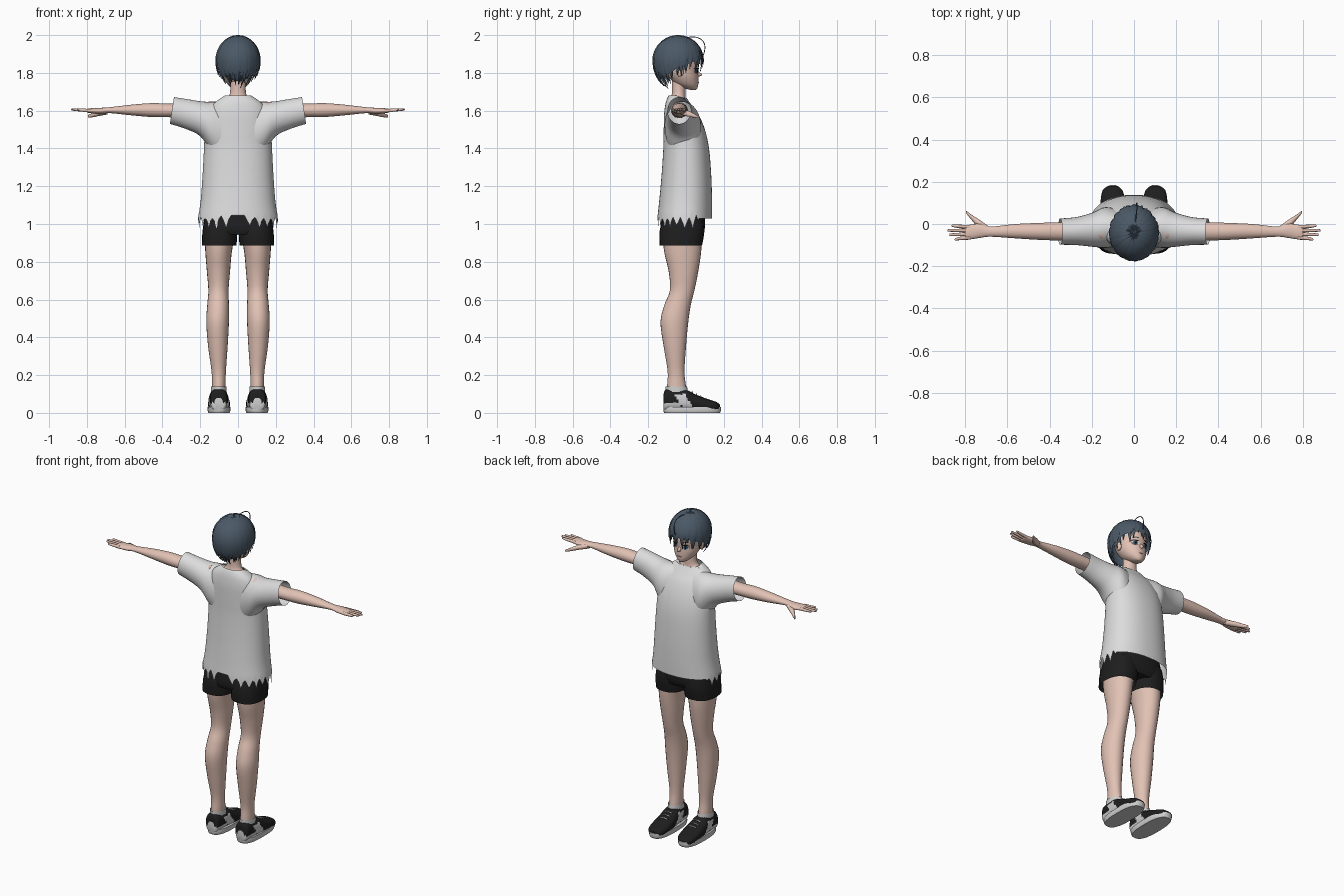
import bpy, bmesh, math, random
from mathutils import Vector

random.seed(4)
cube = bpy.data.objects.get("Cube")
if cube:
    bpy.data.objects.remove(cube)


def material(name, r, g, b):
    m = bpy.data.materials.new(name)
    m.use_nodes = True
    m.diffuse_color = (r, g, b, 1)
    bsdf = m.node_tree.nodes["Principled BSDF"]
    bsdf.inputs["Base Color"].default_value = (r, g, b, 1)
    bsdf.inputs["Roughness"].default_value = 0.8
    return m


SKIN = material("skin", .76, .54, .46)
HAIR = material("slate hair", .07, .1, .135)
SHIRT = material("shirt white", .72, .72, .72)
BLACK = material("black cloth", .013, .013, .013)
WHITE = material("shoe white", .62, .62, .62)
IRIS = material("eye blue", .05, .12, .22)
LIP = material("lip", .55, .28, .25)


def finish(name, bm, mats, mirror=False):
    bmesh.ops.recalc_face_normals(bm, faces=bm.faces)
    mesh = bpy.data.meshes.new(name)
    bm.to_mesh(mesh)
    bm.free()
    for m in mats:
        mesh.materials.append(m)
    ob = bpy.data.objects.new(name, mesh)
    bpy.context.collection.objects.link(ob)
    if mirror:
        ob.modifiers.new("Mirror", 'MIRROR')
    return ob


def spline(rings, steps):
    """Smoothly interpolated cross-sections."""
    out = []
    for i in range(len(rings) - 1):
        a, b, c, d = (rings[max(i - 1, 0)], rings[i], rings[i + 1],
                      rings[min(i + 2, len(rings) - 1)])
        for s in range(steps):
            t = s / steps
            out.append([q + .5 * t * (r - p + t * (2 * p - 5 * q + 4 * r - w
                        + t * (3 * (q - r) + w - p))) for p, q, r, w in zip(a, b, c, d)])
    return out + [list(rings[-1])]


def loft(name, axis, rings, mats, n=24, steps=4, power=1, cap=True,
         mirror=False, tweak=None, rule=None):
    """Rings are (position, low u, high u, low v, high v) along an axis."""
    bm = bmesh.new()
    grid = []
    rows = spline(rings, steps)
    for k, (t, u0, u1, v0, v1) in enumerate(rows):
        row = []
        for i in range(n):
            a = math.tau * i / n
            c, s = math.cos(a), math.sin(a)
            u = (u0 + u1) / 2 + (u1 - u0) / 2 * math.copysign(abs(c) ** power, c)
            v = (v0 + v1) / 2 + (v1 - v0) / 2 * math.copysign(abs(s) ** power, s)
            co = Vector({'x': (t, u, v), 'y': (u, t, v), 'z': (u, v, t)}[axis])
            if tweak:
                tweak(co, i, k, len(rows) - 1)
            row.append(bm.verts.new(co))
        grid.append(row)
    for lo, hi in zip(grid, grid[1:]):
        for i in range(n):
            j = (i + 1) % n
            bm.faces.new((lo[i], lo[j], hi[j], hi[i]))
    if cap:
        bm.faces.new(grid[0])
        bm.faces.new(grid[-1])
    if rule:
        for f in bm.faces:
            f.material_index = rule(f.calc_center_median())
    return finish(name, bm, mats, mirror)


# Legs and arms
loft("legs", 'z', [(.95, .015, .178, -.125, .085), (.85, .033, .173, -.115, .08),
     (.75, .042, .165, -.092, .065), (.65, .05, .157, -.085, .045),
     (.57, .048, .163, -.115, .025), (.48, .048, .168, -.135, .012),
     (.35, .055, .158, -.118, 0), (.22, .064, .14, -.097, -.008),
     (.14, .066, .138, -.1, 0), (.06, .066, .138, -.1, .01)], [SKIN], mirror=True)
loft("arms", 'x', [(.15, -.08, .01, 1.56, 1.645), (.35, -.078, .008, 1.565, 1.637),
     (.45, -.075, .005, 1.566, 1.64), (.56, -.068, 0, 1.575, 1.632),
     (.68, -.06, -.012, 1.587, 1.618), (.73, -.066, .002, 1.582, 1.615),
     (.79, -.074, -.006, 1.588, 1.612), (.8, -.066, -.014, 1.594, 1.608)],
     [SKIN], mirror=True)

# Fingers and thumb
for name, y, tip, length in (("index", -.014, -.008, .865), ("middle", -.031, -.03, .883),
                             ("ring", -.048, -.051, .875), ("little", -.065, -.073, .85)):
    loft(name + "_fingers", 'x', [(.775, y - .009, y + .009, 1.59, 1.61),
         (.83, (y + tip) / 2 - .008, (y + tip) / 2 + .008, 1.595, 1.611),
         (length - .006, tip - .006, tip + .006, 1.6, 1.611),
         (length, tip - .002, tip + .002, 1.604, 1.608)], [SKIN], n=10, mirror=True)
loft("thumbs", 'x', [(.69, -.04, -.01, 1.58, 1.61), (.735, -.02, .022, 1.572, 1.602),
     (.77, .02, .044, 1.565, 1.588), (.795, .05, .063, 1.563, 1.576)],
     [SKIN], n=12, mirror=True)

# Shorts
loft("shorts_hips", 'z', [(1.15, -.15, .15, -.11, .09), (1.05, -.172, .172, -.125, .1),
     (.98, -.183, .183, -.135, .1), (.945, -.18, .18, -.128, .085)], [BLACK], n=32, power=.8)
loft("shorts_legs", 'z', [(1.03, .003, .178, -.12, .09), (.96, .003, .188, -.14, .097),
     (.885, .008, .192, -.14, .085)], [BLACK], cap=False, power=.85, mirror=True)


# Shirt with a torn hem at the back and a torn neckline at the front
def tear(co, i, k, last):
    if k == 0:
        if abs(co.x) < .036 and co.y < 0:
            co.z = 1.05
        elif co.y < .07:
            co.z += (-.045, -.012, .008, -.012)[i % 4] + random.uniform(-.012, .008)
    elif k > last - 3:
        front = max(0, (co.y + .045) * 14)
        co.z -= .022 * min(front, 1)
        if k == last and front and i % 4 < 2:
            co.z -= .028
            co.y += .022


loft("shirt_body", 'z', [(1.03, -.212, .212, -.152, .138), (1.12, -.198, .198, -.142, .138),
     (1.25, -.188, .188, -.13, .134), (1.4, -.18, .18, -.12, .122),
     (1.5, -.175, .175, -.118, .1), (1.58, -.162, .162, -.116, .066),
     (1.63, -.135, .135, -.11, .03), (1.66, -.1, .1, -.102, .008),
     (1.68, -.07, .07, -.092, -.003)], [SHIRT], n=96, cap=False, power=.9, tweak=tear)


def slant(co, i, k, last):
    co.x += (1.6 - co.z) * .15 * k / last


loft("sleeves", 'x', [(.04, -.1, .06, 1.28, 1.65), (.13, -.113, .08, 1.38, 1.648),
     (.19, -.108, .055, 1.465, 1.648), (.27, -.1, .033, 1.505, 1.66),
     (.35, -.098, .026, 1.53, 1.672)], [SHIRT], n=32, cap=False, mirror=True, tweak=slant)

# Neck with upper chest, head, ears and nose
loft("neck", 'z', [(1.56, -.14, .14, -.1, .07), (1.62, -.115, .115, -.095, .03),
     (1.655, -.07, .07, -.085, .002), (1.69, -.043, .043, -.075, -.002),
     (1.78, -.042, .042, -.075, .0)], [SKIN])
loft("head", 'z', [(1.71, -.013, .013, .025, .052), (1.718, -.03, .03, -.01, .06),
     (1.74, -.055, .055, -.055, .065), (1.775, -.075, .075, -.09, .066),
     (1.81, -.083, .083, -.115, .065), (1.86, -.088, .088, -.13, .068),
     (1.92, -.075, .075, -.11, .05), (1.96, -.03, .03, -.06, .0)], [SKIN], n=32)
loft("ears", 'x', [(.07, -.045, -.015, 1.79, 1.82), (.088, -.052, -.012, 1.78, 1.835),
     (.095, -.045, -.02, 1.79, 1.83)], [SKIN], n=14, mirror=True)
loft("nose", 'y', [(.055, -.012, .012, 1.775, 1.82), (.075, -.007, .007, 1.783, 1.8),
     (.085, -.002, .002, 1.788, 1.793)], [SKIN], n=12)


# Eyes, brows and mouth as thin plates bent over the face
def on_face(co, i, k, last):
    co.y += -.025 + .091 * math.sqrt(1 - (co.x / .083) ** 2)


def plate(name, x0, x1, z0, z1, lift, mat, mirror=True):
    loft(name, 'y', [(lift - .005, x0, x1, z0, z1), (lift, x0, x1, z0, z1)],
         [mat], n=20, steps=1, mirror=mirror, tweak=on_face)


plate("eye_whites", .018, .054, 1.798, 1.824, .002, WHITE)
plate("irises", .026, .046, 1.798, 1.824, .0035, IRIS)
plate("pupils", .032, .04, 1.804, 1.818, .0045, BLACK)
plate("lashes", .016, .057, 1.821, 1.827, .005, BLACK)
plate("brows", .02, .055, 1.842, 1.847, .005, HAIR)
plate("mouth", -.014, .014, 1.747, 1.752, .003, LIP, False)


# Hair: a cap covered by tapering ridged locks
def scalp(a, t, grow):
    drop = .13 if t < math.pi / 2 else .162
    return Vector((.116 * grow * math.sin(t) * math.cos(a),
                   -.042 + .132 * grow * math.sin(t) * math.sin(a),
                   1.866 + drop * grow * math.cos(t)))


def hair_end(a):
    s = math.sin(a)
    return 2.1 - .32 * s if s > 0 else 2.1 - .5 * s


bm = bmesh.new()
rows = [[bm.verts.new(scalp(a, .02 + (hair_end(a) - .3) * k / 14, .97))
         for a in (math.tau * i / 40 for i in range(40))] for k in range(15)]
bm.faces.new(rows[0])
for lo, hi in zip(rows, rows[1:]):
    for i in range(40):
        bm.faces.new((lo[i - 1], lo[i], hi[i], hi[i - 1]))
finish("hair_cap", bm, [HAIR])

bm = bmesh.new()
for layer in range(3):
    count = 22
    for c in range(count):
        a = math.tau * (c + layer / 3 + random.uniform(-.3, .3)) / count
        end = hair_end(a) - .12 * layer + random.uniform(-.12, .12)
        lean = random.uniform(-.15, .15)
        grow = .985 + .012 * layer
        previous = None
        for k in range(11):
            u = k / 10
            half = .2 * (1 - u ** 3) + .004
            mid = a + lean * u * u
            t = .04 + end * u
            row = [bm.verts.new(scalp(mid + d * half, t, grow + (0 if d else .025)))
                   for d in (-1, 0, 1)]
            if previous:
                for j in (0, 1):
                    bm.faces.new((previous[j], previous[j + 1], row[j + 1], row[j]))
            previous = row
finish("hair_locks", bm, [HAIR])

# Loose curl of hair above the forehead
curve = bpy.data.curves.new("stray_curl", 'CURVE')
curve.dimensions = '3D'
curve.bevel_depth = .0025
curve.bevel_resolution = 1
path = curve.splines.new('NURBS')
points = [(0, -.03, 1.98), (.01, .03, 1.995), (.015, .085, 1.99),
          (.015, .11, 1.94), (.01, .09, 1.89)]
path.points.add(len(points) - 1)
for p, co in zip(path.points, points):
    p.co = (*co, 1)
path.use_endpoint_u = True
curve.materials.append(HAIR)
bpy.context.collection.objects.link(bpy.data.objects.new("stray_curl", curve))


# Shoes: soles, uppers with pale side flashes, ankle linings and laces
def flash(c):
    stripe = abs(c.y + .01 + (c.z - .06) * .6) < .028 and c.z < .1
    return int(stripe or (c.y < -.03 and c.z < .055))


loft("shoe_soles", 'z', [(0, .045, .157, -.115, .18), (.012, .04, .161, -.12, .185),
     (.032, .041, .16, -.12, .185)], [WHITE], n=32, steps=2, power=.75, mirror=True)
loft("shoe_uppers", 'y', [(-.12, .08, .125, .02, .08), (-.11, .06, .145, .01, .122),
     (-.06, .054, .15, .01, .13), (0, .05, .155, .01, .122), (.05, .045, .157, .01, .098),
     (.11, .043, .158, .01, .075), (.16, .055, .148, .01, .058), (.18, .08, .122, .015, .042)],
     [BLACK, WHITE], n=32, steps=6, power=.8, mirror=True, rule=flash)
loft("ankle_linings", 'z', [(.11, .06, .144, -.108, .01), (.14, .061, .143, -.108, .006)],
     [WHITE], cap=False, mirror=True)
for i in range(3):
    y, z = .03 + .022 * i, .108 - .011 * i
    loft(f"laces_{i}", 'x', [(.075, y, y + .007, z - .004, z + .002),
         (.1, y, y + .007, z, z + .006), (.125, y, y + .007, z - .004, z + .002)],
         [WHITE], n=8, mirror=True)

# Smooth shading with sharp creases kept
bpy.ops.object.select_all(action='DESELECT')
for ob in bpy.context.scene.objects:
    if ob.type == 'MESH':
        ob.select_set(True)
        bpy.context.view_layer.objects.active = ob
bpy.ops.object.shade_smooth_by_angle(angle=math.radians(45))
